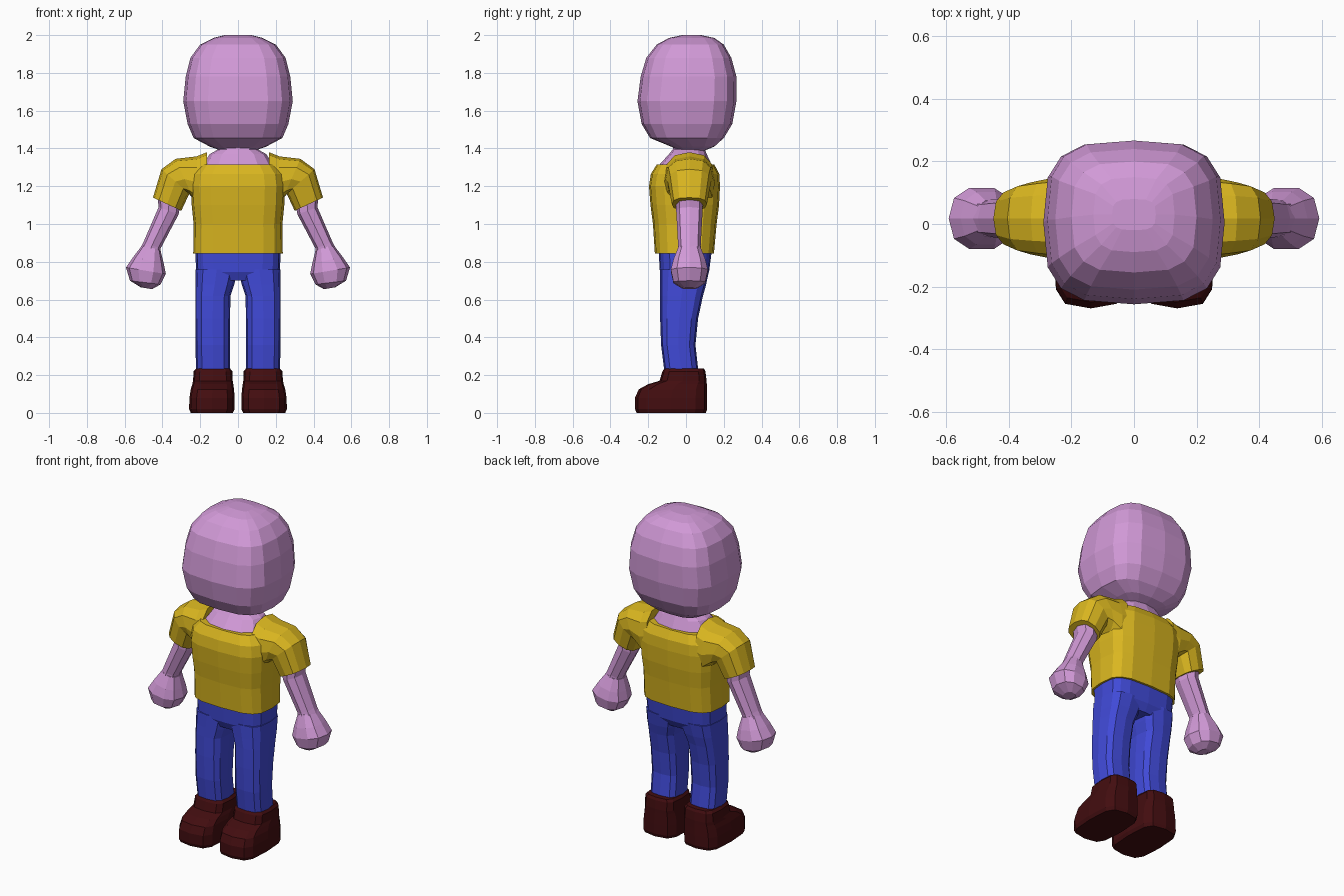
import bpy, bmesh, math


def material(name, rgb):
    m = bpy.data.materials.new(name)
    m.diffuse_color = (*rgb, 1.0)
    return m


SKIN = material("lilac skin", (0.64, 0.32, 0.68))
YELLOW = material("yellow cloth", (0.70, 0.47, 0.014))
BLUE = material("blue cloth", (0.052, 0.068, 0.68))
MAROON = material("dark maroon leather", (0.055, 0.004, 0.005))


def loft(name, rings, mat, sides=12, power=3.0, mirror=False):
    """Skin rounded-box rings: (outer xz point, inner xz point, y front, y back)."""
    bm = bmesh.new()
    loops = []
    for (ax, az), (bx, bz), y0, y1 in rings:
        loop = []
        for i in range(sides):
            t = 2 * math.pi * i / sides
            c, s = math.cos(t), math.sin(t)
            u = math.copysign(abs(c) ** (2 / power), c)
            v = math.copysign(abs(s) ** (2 / power), s)
            loop.append(bm.verts.new(((ax + bx) / 2 + (ax - bx) / 2 * u,
                                      (y0 + y1) / 2 + (y1 - y0) / 2 * v,
                                      (az + bz) / 2 + (az - bz) / 2 * u)))
        loops.append(loop)
    for p, q in zip(loops, loops[1:]):
        for i in range(sides):
            j = (i + 1) % sides
            bm.faces.new((p[i], p[j], q[j], q[i]))
    bm.faces.new(loops[0])
    bm.faces.new(loops[-1])
    bmesh.ops.recalc_face_normals(bm, faces=bm.faces)
    me = bpy.data.meshes.new(name)
    bm.to_mesh(me)
    bm.free()
    me.materials.append(mat)
    ob = bpy.data.objects.new(name, me)
    bpy.context.collection.objects.link(ob)
    if mirror:
        mod = ob.modifiers.new("mirror", 'MIRROR')
        mod.use_mirror_merge = False
    return ob


def flat(z, outer, inner, y0, y1):
    return ((outer, z), (inner, z), y0, y1)


def centred(z, half, y0, y1):
    return flat(z, half, -half, y0, y1)


def limb(a, b, ry, cy=0.018):
    return (a, b, cy - ry, cy + ry)


# Head
loft("head", [centred(*r) for r in (
    (1.385, 0.08, -0.03, 0.09), (1.41, 0.15, -0.08, 0.15),
    (1.455, 0.235, -0.19, 0.20), (1.53, 0.267, -0.235, 0.245),
    (1.65, 0.29, -0.257, 0.267), (1.78, 0.277, -0.24, 0.267),
    (1.88, 0.252, -0.21, 0.24), (1.95, 0.20, -0.155, 0.20),
    (1.985, 0.13, -0.09, 0.15), (2.0, 0.07, -0.02, 0.08))],
    SKIN, sides=16, power=3.2)

# Neck and bare collar area
loft("neck", [centred(*r) for r in (
    (1.28, 0.19, -0.145, 0.14), (1.315, 0.185, -0.14, 0.135),
    (1.37, 0.15, -0.09, 0.11), (1.395, 0.105, -0.07, 0.10),
    (1.45, 0.09, -0.06, 0.09))], SKIN, power=2.4)

# Shirt body
loft("shirt_body", [centred(*r) for r in (
    (0.845, 0.237, -0.165, 0.148), (1.0, 0.235, -0.175, 0.162),
    (1.1, 0.245, -0.188, 0.175), (1.2, 0.25, -0.196, 0.18),
    (1.265, 0.24, -0.186, 0.176), (1.315, 0.20, -0.155, 0.15))],
    YELLOW, sides=16, power=3.4)

# Shoulders and sleeves
loft("sleeves", [limb(*r) for r in (
    ((0.165, 1.38), (0.165, 1.08), 0.135), ((0.22, 1.358), (0.20, 1.08), 0.135),
    ((0.33, 1.345), (0.235, 1.13), 0.125), ((0.405, 1.29), (0.258, 1.16), 0.115),
    ((0.45, 1.14), (0.30, 1.07), 0.093))], YELLOW, power=2.5, mirror=True)

# Arms
loft("arms", [limb(*r) for r in (
    ((0.43, 1.17), (0.30, 1.12), 0.072), ((0.42, 1.09), (0.315, 1.05), 0.07),
    ((0.50, 0.905), (0.41, 0.87), 0.06), ((0.53, 0.85), (0.42, 0.81), 0.062))],
    SKIN, sides=8, power=2.4, mirror=True)

# Hands
loft("hands", [limb(*r) for r in (
    ((0.505, 0.89), (0.41, 0.86), 0.06), ((0.555, 0.825), (0.393, 0.79), 0.088),
    ((0.593, 0.77), (0.382, 0.735), 0.102), ((0.572, 0.70), (0.41, 0.68), 0.088),
    ((0.515, 0.665), (0.455, 0.655), 0.04))], SKIN, sides=10, power=2.4, mirror=True)

# Trouser hips
loft("trouser_hips", [centred(*r) for r in (
    (0.70, 0.20, -0.115, 0.095), (0.745, 0.222, -0.138, 0.122),
    (0.87, 0.226, -0.146, 0.138))], BLUE, sides=16, power=3.6)

# Trouser legs
loft("trouser_legs", [flat(*r) for r in (
    (0.20, 0.222, 0.042, -0.112, 0.068), (0.36, 0.225, 0.042, -0.132, 0.05),
    (0.50, 0.226, 0.042, -0.137, 0.064), (0.62, 0.226, 0.04, -0.138, 0.09),
    (0.68, 0.226, 0.02, -0.138, 0.107), (0.76, 0.225, 0.0, -0.139, 0.123))],
    BLUE, power=3.2, mirror=True)

# Shoes
loft("shoes", [flat(*r) for r in (
    (0.0, 0.25, 0.027, -0.262, 0.105), (0.02, 0.259, 0.018, -0.27, 0.112),
    (0.08, 0.257, 0.018, -0.27, 0.112), (0.125, 0.25, 0.021, -0.25, 0.111),
    (0.152, 0.242, 0.025, -0.20, 0.11), (0.17, 0.238, 0.028, -0.14, 0.109),
    (0.22, 0.235, 0.03, -0.125, 0.103), (0.235, 0.222, 0.042, -0.115, 0.095))],
    MAROON, power=3.6, mirror=True)
